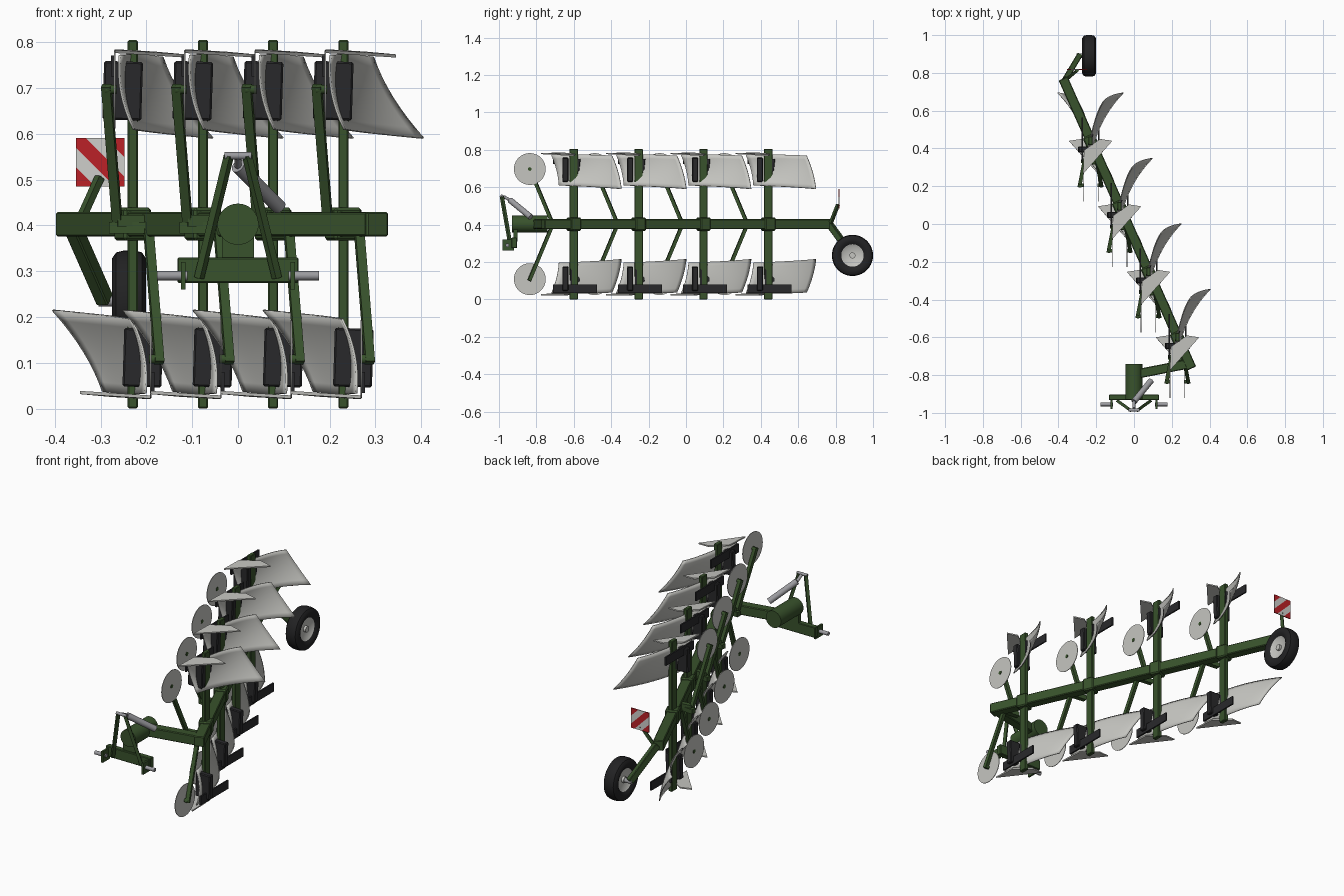
import bpy, bmesh
from math import pi
from mathutils import Vector, Matrix

cube = bpy.data.objects.get("Cube")
if cube:
    bpy.data.objects.remove(cube)

MID = 0.4025   # height of the turn-over axis


def material(name, rgb):
    m = bpy.data.materials.new(name)
    m.use_nodes = True
    m.diffuse_color = (*rgb, 1)
    m.node_tree.nodes["Principled BSDF"].inputs["Base Color"].default_value = (*rgb, 1)
    return m


GREEN = material("frame green", (0.04, 0.085, 0.025))
PALE = material("worn steel", (0.56, 0.56, 0.53))
STEEL = material("bright steel", (0.33, 0.33, 0.35))
BLACK = material("black iron", (0.022, 0.022, 0.024))
TYRE = material("tyre rubber", (0.016, 0.016, 0.017))
RED = material("warning red", (0.5, 0.015, 0.02))
WHITE = material("warning white", (0.62, 0.62, 0.6))


def finish(bm, name, mats, smooth=False):
    bmesh.ops.recalc_face_normals(bm, faces=bm.faces)
    me = bpy.data.meshes.new(name)
    bm.to_mesh(me)
    bm.free()
    ob = bpy.data.objects.new(name, me)
    bpy.context.collection.objects.link(ob)
    for m in mats if isinstance(mats, list) else [mats]:
        me.materials.append(m)
    if smooth:
        bpy.ops.object.select_all(action='DESELECT')
        ob.select_set(True)
        bpy.context.view_layer.objects.active = ob
        bpy.ops.object.shade_smooth_by_angle(angle=0.7)
    return ob


def bevel(ob, width):
    mod = ob.modifiers.new("soft edges", 'BEVEL')
    mod.width = width
    mod.segments = 1
    return ob


def box(name, mat, centre, size, turn=0):
    bm = bmesh.new()
    mtx = Matrix.Translation(centre) @ Matrix.Rotation(turn, 4, 'Z') @ Matrix.Diagonal((*size, 1))
    bmesh.ops.create_cube(bm, size=1, matrix=mtx)
    return finish(bm, name, mat)


def along(a, b):
    a, b = Vector(a), Vector(b)
    rot = (b - a).to_track_quat('Z', 'Y').to_matrix().to_4x4()
    return Matrix.Translation((a + b) / 2) @ rot, (b - a).length


def bar(name, mat, a, b, width, height):
    mtx, length = along(a, b)
    bm = bmesh.new()
    bmesh.ops.create_cube(bm, size=1, matrix=mtx @ Matrix.Diagonal((width, height, length, 1)))
    return finish(bm, name, mat)


def rod(name, mat, a, b, r, sides=24):
    mtx, length = along(a, b)
    bm = bmesh.new()
    bmesh.ops.create_cone(bm, cap_ends=True, segments=sides, radius1=r, radius2=r,
                          depth=length, matrix=mtx)
    return finish(bm, name, mat, True)


def plate(name, mat, points, thickness):
    bm = bmesh.new()
    bm.faces.new([bm.verts.new(p) for p in points])
    ob = finish(bm, name, mat)
    mod = ob.modifiers.new("thickness", 'SOLIDIFY')
    mod.thickness = thickness
    mod.offset = 0
    return ob


def lathe(name, mat, profile, centre, steps=40):
    """Revolve (x, radius) points about the x axis."""
    bm = bmesh.new()
    vs = [bm.verts.new((x, 0, r)) for x, r in profile]
    es = [bm.edges.new(p) for p in zip(vs, vs[1:])]
    bmesh.ops.spin(bm, geom=vs + es, cent=(0, 0, 0), axis=(1, 0, 0), angle=2 * pi,
                   steps=steps, use_duplicate=False)
    bmesh.ops.remove_doubles(bm, verts=bm.verts, dist=1e-5)
    bmesh.ops.translate(bm, verts=bm.verts, vec=centre)
    return finish(bm, name, mat, True)


def curve(pts, t):
    """Cubic Bezier through four control points."""
    a, b, c, d = (Vector(p) for p in pts)
    s = 1 - t
    return a * s**3 + b * 3 * s * s * t + c * 3 * s * t * t + d * t**3


def mouldboard(name, place):
    inner = [(-0.028, -0.12, 0.772), (0.005, 0.0, 0.775), (0.01, 0.12, 0.775), (0.065, 0.205, 0.768)]
    outer = [(0.002, -0.08, 0.61), (0.02, 0.03, 0.605), (0.08, 0.16, 0.60), (0.175, 0.255, 0.59)]
    bm = bmesh.new()
    n, k = 14, 8
    rows = []
    for i in range(n + 1):
        a, b = curve(inner, i / n), curve(outer, i / n)
        row = []
        for j in range(k + 1):
            v = j / k
            p = a.lerp(b, v)
            p.x -= 0.05 * v * (1 - v)      # hollow face
            p.y += 0.03 * v * (1 - v)
            row.append(bm.verts.new(place(*p)))
        rows.append(row)
    for r, q in zip(rows, rows[1:]):
        for j in range(k):
            bm.faces.new((r[j], r[j + 1], q[j + 1], q[j]))
    ob = finish(bm, name, PALE, True)
    mod = ob.modifiers.new("thickness", 'SOLIDIFY')
    mod.thickness = 0.005
    mod.offset = 0


def plough_body(lx, ly, s, tag):
    """Upper body when s = 1; turned half round the beam when s = -1."""
    def place(dx, dy, z):
        return (lx + s * dx, ly + dy, MID + s * (z - MID))

    mouldboard("mouldboard" + tag, place)
    plate("share" + tag, PALE, [place(-0.04, -0.175, 0.78), place(0.115, 0.0, 0.77),
                                place(0.05, 0.01, 0.776), place(-0.035, -0.05, 0.781)], 0.007)
    # Landside with its support block and a gusset behind the board
    box("landside_bar" + tag, BLACK, place(-0.043, 0.007, 0.748), (0.008, 0.235, 0.046))
    bevel(bar("body_block" + tag, BLACK, place(-0.024, -0.045, 0.63), place(-0.02, -0.045, 0.758),
              0.032, 0.085), 0.004)
    plate("body_gusset" + tag, BLACK, [place(-0.008, -0.02, 0.75), place(0.01, 0.035, 0.75),
                                       place(0.006, 0.03, 0.69), place(-0.008, -0.02, 0.64)], 0.012)
    # Disc coulter on its arm
    rod("coulter_disc" + tag, PALE, place(-0.038, -0.235, 0.697), place(-0.041, -0.235, 0.697), 0.085, 40)
    rod("coulter_hub" + tag, GREEN, place(-0.036, -0.235, 0.697), place(-0.06, -0.235, 0.697), 0.01, 12)
    bar("coulter_arm" + tag, GREEN, place(-0.034, -0.115, 0.41), place(-0.058, -0.238, 0.705), 0.02, 0.018)
    bar("coulter_bracket" + tag, GREEN, place(-0.034, -0.115, 0.41), place(0.05, -0.105, 0.41), 0.025, 0.025)


# Main beam and the arm to the headstock
beam_turn = Vector((-0.67, 1.52, 0)).to_2d().angle_signed(Vector((0, 1)))
bevel(bar("main_beam", GREEN, (0.305, -0.765, MID), (-0.375, 0.77, MID), 0.052, 0.054), 0.004)
bevel(bar("headstock_arm", GREEN, (0.0, -0.797, MID), (0.315, -0.735, MID), 0.05, 0.052), 0.004)

# Four legs, each carrying an upper and a lower body
for i in range(4):
    lx, ly = 0.23 - 0.1533 * i, -0.60 + 0.3467 * i
    bevel(box(f"leg_{i+1}", GREEN, (lx, ly, MID), (0.022, 0.045, 0.805)), 0.003)
    bevel(box(f"leg_clamp_{i+1}", GREEN, (lx, ly, MID), (0.066, 0.06, 0.072), beam_turn), 0.006)
    plough_body(lx, ly, 1, f"_upper_{i+1}")
    plough_body(lx, ly, -1, f"_lower_{i+1}")

# Headstock with three-point hitch
rod("turnover_drum", GREEN, (0, -0.93, MID), (0, -0.74, MID), 0.045, 32)
bevel(box("hitch_crossbar", GREEN, (0, -0.918, 0.302), (0.265, 0.03, 0.056)), 0.003)
box("drum_bracket", GREEN, (0, -0.912, 0.35), (0.07, 0.02, 0.08))
for side in (-1, 1):
    bar(f"mast_bar_{side}", GREEN, (side * 0.085, -0.938, 0.285), (side * 0.02, -0.985, 0.552), 0.016, 0.016)
    box(f"hitch_lug_{side}", GREEN, (side * 0.12, -0.95, 0.29), (0.01, 0.06, 0.06))
    rod(f"hitch_pin_{side}", STEEL, (side * 0.11, -0.955, 0.29), (side * 0.177, -0.955, 0.29), 0.01, 16)
rod("top_link_pin", STEEL, (-0.03, -0.985, 0.552), (0.03, -0.985, 0.552), 0.008, 16)
rod("turnover_ram", STEEL, (0.0, -0.94, 0.53), (0.09, -0.83, 0.44), 0.016, 20)
rod("turnover_ram_rod", STEEL, (0.0, -0.975, 0.55), (0.0, -0.94, 0.53), 0.008, 12)

# Depth wheel
hub = Vector((-0.238, 0.89, 0.235))
bevel(bar("wheel_arm", GREEN, (-0.365, 0.765, 0.405), (-0.29, 0.89, 0.235), 0.03, 0.034), 0.003)
rod("wheel_axle", STEEL, (-0.305, 0.89, 0.235), hub, 0.012, 16)
tyre = [(-0.026, 0.06), (-0.036, 0.075), (-0.037, 0.093), (-0.028, 0.106), (-0.012, 0.11)]
lathe("tyre", TYRE, tyre + [(-x, r) for x, r in reversed(tyre)], hub)
rim = [(-0.012, 0), (-0.016, 0.045), (-0.026, 0.062)]
lathe("wheel_rim", PALE, rim + [(-x, r) for x, r in reversed(rim)], hub)
rod("wheel_hub", PALE, hub - Vector((0.026, 0, 0)), hub + Vector((0.026, 0, 0)), 0.016, 16)

# Warning board with diagonal stripes cut into its face
bar("board_post", GREEN, (-0.345, 0.775, 0.41), (-0.302, 0.812, 0.505), 0.016, 0.016)
bm = bmesh.new()
half = 0.053
bmesh.ops.create_cube(bm, size=1, matrix=Matrix.Diagonal((2 * half, 0.005, 2 * half, 1)))
cuts = [half * f for f in (-1.2, -0.4, 0.4, 1.2)]
for c in cuts:
    bmesh.ops.bisect_plane(bm, geom=bm.verts[:] + bm.edges[:] + bm.faces[:],
                           plane_co=(c, 0, 0), plane_no=(1, 0, 1))
for f in bm.faces:
    m = f.calc_center_median()
    f.material_index = sum(m.x + m.z > c for c in cuts) % 2
bmesh.ops.translate(bm, verts=bm.verts, vec=(-0.301, 0.818, 0.538))
finish(bm, "warning_board", [RED, WHITE])
